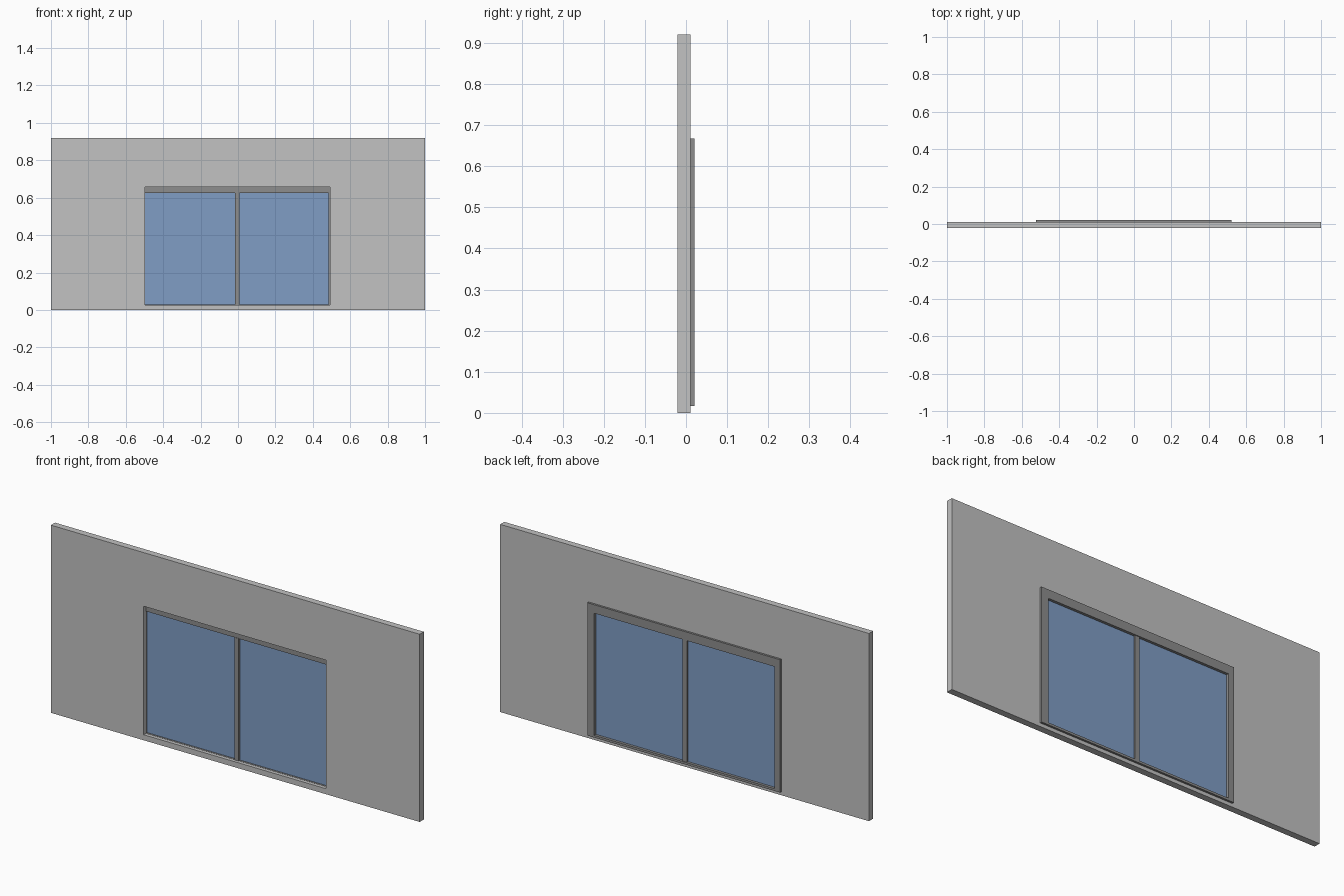
import bpy, bmesh

if "Cube" in bpy.data.objects:
    bpy.data.objects.remove(bpy.data.objects["Cube"])


def material(name, srgb):
    m = bpy.data.materials.new(name)
    lin = [c / 12.92 if c <= 0.04045 else ((c + 0.055) / 1.055) ** 2.4 for c in srgb]
    m.diffuse_color = (*lin, 1.0)
    m.use_nodes = True
    m.node_tree.nodes["Principled BSDF"].inputs["Base Color"].default_value = m.diffuse_color
    return m


def make_object(name, bm, mat):
    bmesh.ops.recalc_face_normals(bm, faces=bm.faces)
    me = bpy.data.meshes.new(name)
    bm.to_mesh(me)
    bm.free()
    me.materials.append(mat)
    ob = bpy.data.objects.new(name, me)
    bpy.context.collection.objects.link(ob)
    return ob


def corners(bm, rect, y):
    x0, x1, z0, z1 = rect
    return [bm.verts.new((x, y, z)) for x, z in ((x0, z0), (x1, z0), (x1, z1), (x0, z1))]


def ring(name, outer, inner, y0, y1, mat):
    """Rectangular slab with a rectangular opening through it."""
    bm = bmesh.new()
    of, inf = corners(bm, outer, y0), corners(bm, inner, y0)
    ob, inb = corners(bm, outer, y1), corners(bm, inner, y1)
    for a, b in ((of, inf), (inf, inb), (inb, ob), (ob, of)):
        for i in range(4):
            j = (i + 1) % 4
            bm.faces.new((a[i], a[j], b[j], b[i]))
    return make_object(name, bm, mat)


def box(name, rect, y0, y1, mat):
    bm = bmesh.new()
    f, b = corners(bm, rect, y0), corners(bm, rect, y1)
    bm.faces.new(f)
    bm.faces.new(b)
    for i in range(4):
        j = (i + 1) % 4
        bm.faces.new((f[i], f[j], b[j], b[i]))
    return make_object(name, bm, mat)


wall_grey = material("wall grey", (0.76, 0.76, 0.76))
frame_grey = material("frame grey", (0.555, 0.555, 0.555))
glass_blue = material("glass blue", (0.50, 0.615, 0.77))

# Wall panel with the window opening
ring("wall", (-1.0, 1.0, 0.0, 0.92), (-0.497, 0.492, 0.027, 0.657), -0.021, 0.011, wall_grey)

# Window frame, set into the opening and standing proud of the back
ring("window_frame", (-0.525, 0.52, 0.017, 0.668), (-0.496, 0.483, 0.028, 0.626),
     -0.004, 0.021, frame_grey)

# Centre mullion between the two panes
box("mullion", (-0.016, 0.008, 0.026, 0.628), -0.006, 0.017, frame_grey)

# Two glass panes
for side, x0, x1 in (("left", -0.498, -0.014), ("right", 0.006, 0.485)):
    box("glass_" + side, (x0, x1, 0.026, 0.628), 0.005, 0.008, glass_blue)
